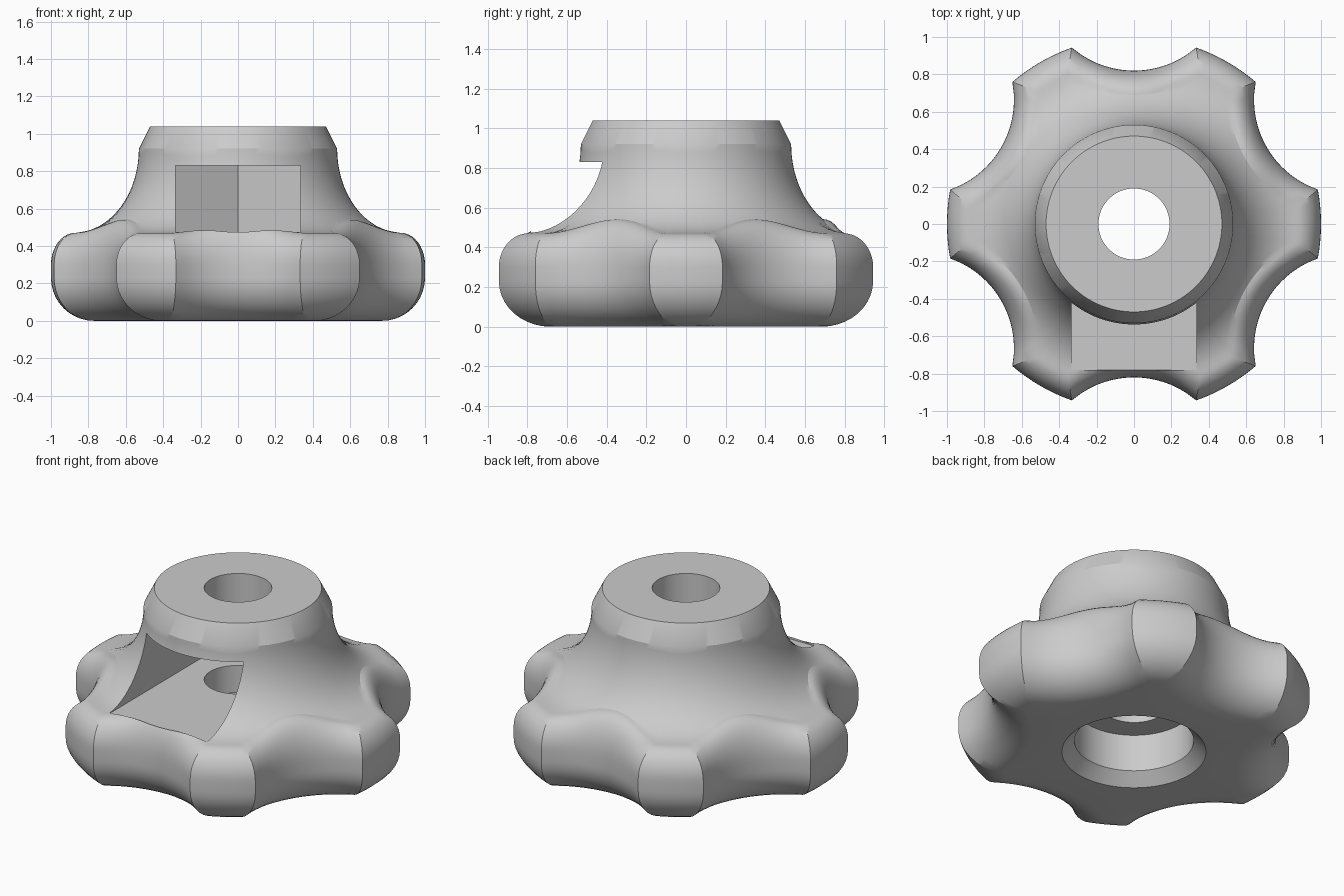
import bpy
import bmesh
from math import sin, cos, acos, sqrt, pi, radians

cube = bpy.data.objects.get("Cube")
if cube:
    bpy.data.objects.remove(cube, do_unlink=True)

LOBES = 6
SCOOP_R, SCOOP_D = 0.51, 1.33      # finger scoop radius and centre distance
LOBE_SEGS, SCOOP_SEGS = 8, 18
TOP_INSET, BOTTOM_INSET = 0.13, 0.23
BORE_R, NUT_HALF = 0.19, 0.333


def outline(inset):
    """Polar (angle, radius) points of the six-lobed outline, inset evenly."""
    lobe, scoop = 1 - inset, SCOOP_R + inset
    corner = acos((SCOOP_D**2 + lobe**2 - scoop**2) / (2 * SCOOP_D * lobe))
    half = pi / LOBES - corner
    points = []
    for k in range(LOBES):
        mid = 2 * pi * k / LOBES
        for i in range(LOBE_SEGS):
            points.append((mid - half + 2 * half * i / LOBE_SEGS, lobe))
        for i in range(SCOOP_SEGS):
            a = -corner + 2 * corner * i / SCOOP_SEGS
            r = SCOOP_D * cos(a) - sqrt(max(scoop**2 - (SCOOP_D * sin(a))**2, 0))
            points.append((mid + pi / LOBES + a, r))
    return points


def flank_angle(r):
    """Parameter on the hub's concave elliptical flank at radius r."""
    return acos(min(max((0.88 - r) / 0.35, 0), 1))


def flank_z(t):
    return 0.92 - 0.45 * sin(t)


rim = outline(TOP_INSET)
rings = []

# Rounded underside of the grip
for i in range(11):
    t = pi / 2 * i / 10
    ring = outline(BOTTOM_INSET * (1 - sin(t)))
    rings.append([(a, r, BOTTOM_INSET * (1 - cos(t))) for a, r in ring])

# Rounded upper edge of the grip, meeting the hub flank
for i in range(11):
    t = pi / 2 * i / 10
    ring = outline(TOP_INSET * (1 - cos(t)))
    rings.append([(a, r, 0.30 + (flank_z(flank_angle(end)) - 0.30) * sin(t))
                  for (a, r), (_, end) in zip(ring, rim)])

# Concave flank up to the collar
for i in range(1, 17):
    ring = []
    for a, end in rim:
        t = flank_angle(end) * (1 - i / 16)
        ring.append((a, 0.88 - 0.35 * cos(t), flank_z(t)))
    rings.append(ring)

# Chamfered collar, bore and counterbore
for r, z in [(0.47, 1.04), (BORE_R, 1.04), (BORE_R, 0.30),
             (0.335, 0.30), (0.335, 0.07), (0.405, 0)]:
    rings.append([(a, r, z) for a, _ in rim])


def new_object(name, bm):
    bmesh.ops.recalc_face_normals(bm, faces=bm.faces)
    mesh = bpy.data.meshes.new(name)
    bm.to_mesh(mesh)
    bm.free()
    obj = bpy.data.objects.new(name, mesh)
    bpy.context.collection.objects.link(obj)
    return obj


# Knob body: rings joined into one closed skin
bm = bmesh.new()
loops = [[bm.verts.new((r * cos(a), r * sin(a), z)) for a, r, z in ring] for ring in rings]
count = len(rim)
for j, low in enumerate(loops):
    high = loops[(j + 1) % len(loops)]
    for i in range(count):
        n = (i + 1) % count
        bm.faces.new((low[i], low[n], high[n], high[i]))
knob = new_object("knob_body", bm)

# Hexagon-ended nut slot, open to the front
bm = bmesh.new()
side, tip = NUT_HALF * sin(radians(30)) / cos(radians(30)), NUT_HALF / cos(radians(30))
plan = [(-NUT_HALF, -0.78), (NUT_HALF, -0.78), (NUT_HALF, side), (0, tip), (-NUT_HALF, side)]
base = bm.faces.new([bm.verts.new((x, y, 0.47)) for x, y in plan])
top = bmesh.ops.extrude_face_region(bm, geom=[base])
bmesh.ops.translate(bm, vec=(0, 0, 0.36),
                    verts=[v for v in top["geom"] if isinstance(v, bmesh.types.BMVert)])
cutter = new_object("nut_slot_cutter", bm)
cutter.hide_render = True

slot = knob.modifiers.new("nut_slot", 'BOOLEAN')
slot.operation = 'DIFFERENCE'
slot.solver = 'EXACT'
slot.object = cutter
bpy.ops.object.select_all(action='DESELECT')
knob.select_set(True)
bpy.context.view_layer.objects.active = knob
bpy.ops.object.modifier_apply(modifier=slot.name)
bpy.data.objects.remove(cutter, do_unlink=True)

# Plain grey material
grey = bpy.data.materials.new("plain_grey")
grey.use_nodes = True
colour = (0.6, 0.6, 0.6, 1)
grey.diffuse_color = colour
grey.node_tree.nodes["Principled BSDF"].inputs["Base Color"].default_value = colour
knob.data.materials.clear()
knob.data.materials.append(grey)

bpy.ops.object.shade_smooth_by_angle(angle=radians(25))
